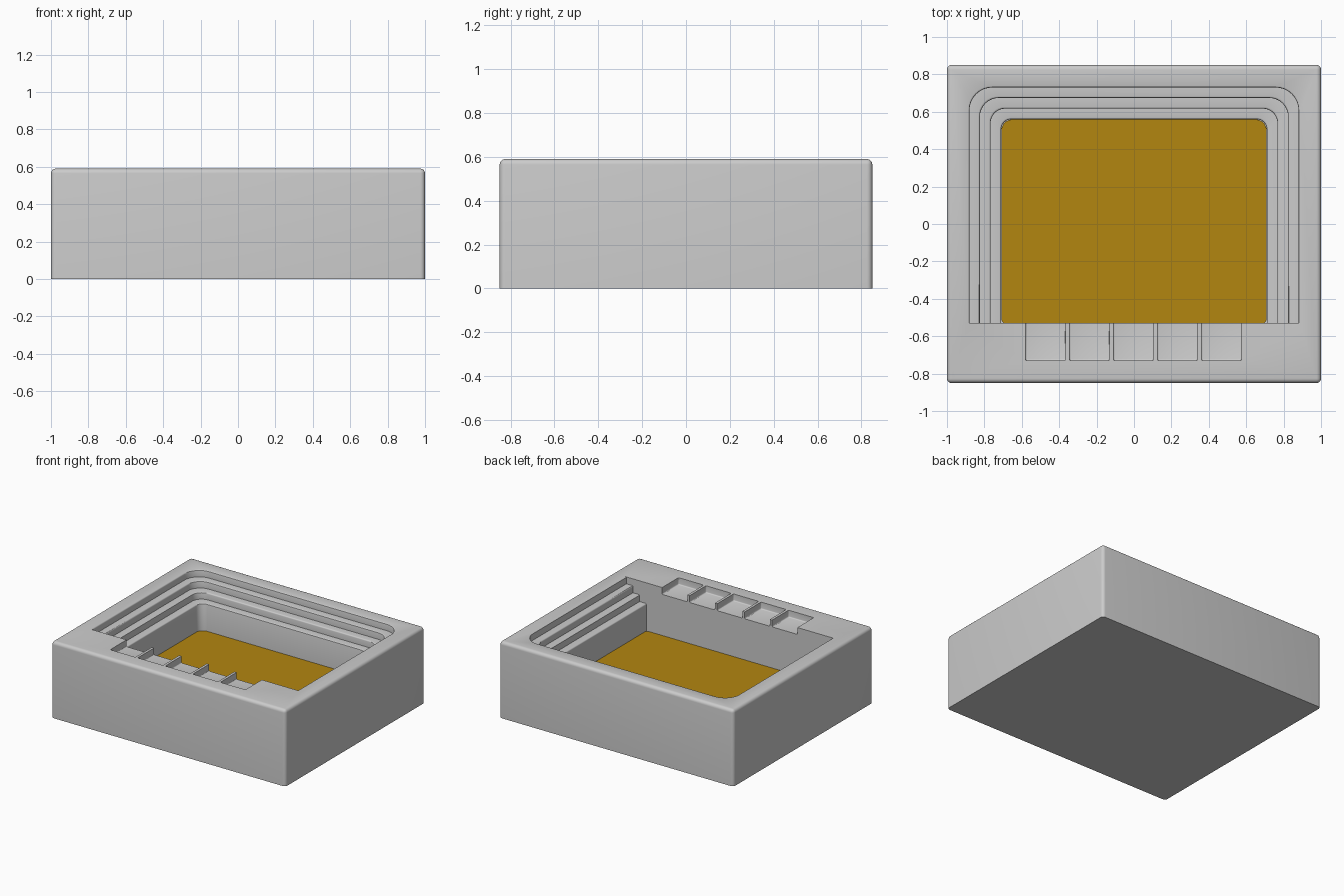
import bpy, bmesh
from math import sin, cos, pi

if "Cube" in bpy.data.objects:
    bpy.data.objects.remove(bpy.data.objects["Cube"])

TOP, FLOOR, FRONT = 0.59, 0.22, -0.53


def make_object(name, bm):
    bmesh.ops.recalc_face_normals(bm, faces=bm.faces[:])
    mesh = bpy.data.meshes.new(name)
    bm.to_mesh(mesh)
    bm.free()
    obj = bpy.data.objects.new(name, mesh)
    bpy.context.collection.objects.link(obj)
    return obj


def box(name, x0, x1, y0, y1, z0, z1, bevel, segments, keep_bottom_sharp=False):
    bm = bmesh.new()
    bmesh.ops.create_cube(bm, size=1)
    for v in bm.verts:
        v.co = (x1 if v.co.x > 0 else x0, y1 if v.co.y > 0 else y0,
                z1 if v.co.z > 0 else z0)
    edges = [e for e in bm.edges
             if not keep_bottom_sharp or max(v.co.z for v in e.verts) > z0 + 1e-5]
    bmesh.ops.bevel(bm, geom=edges, offset=bevel, segments=segments,
                    profile=0.5, affect='EDGES')
    return make_object(name, bm)


def corner(cx, cy, r, a0, n=8):
    return [(cx + r * cos(a0 + i * pi / 2 / n), cy + r * sin(a0 + i * pi / 2 / n))
            for i in range(n + 1)]


def u_outline(t):
    """Plan outline widened by t: square at the front, rounded at the back."""
    w, b, r = 0.71 + t, 0.56 + t, 0.055 + 0.4 * t
    return ([(-w, FRONT), (w, FRONT)] + corner(w - r, b - r, r, 0)
            + corner(-w + r, b - r, r, pi / 2))


def loft(name, rings):
    bm = bmesh.new()
    loops = [[bm.verts.new((x, y, z)) for x, y in pts] for pts, z in rings]
    for a, b in zip(loops, loops[1:]):
        for i in range(len(a)):
            j = (i + 1) % len(a)
            bm.faces.new((a[i], a[j], b[j], b[i]))
    bm.faces.new(loops[0][::-1])
    bm.faces.new(loops[-1])
    return make_object(name, bm)


def subtract(target, cutter):
    mod = target.modifiers.new("cut", 'BOOLEAN')
    mod.operation, mod.solver, mod.object = 'DIFFERENCE', 'EXACT', cutter
    bpy.context.view_layer.objects.active = target
    bpy.ops.object.modifier_apply(modifier=mod.name)
    bpy.data.objects.remove(cutter, do_unlink=True)


# Outer block with rounded upright and top edges
block = box("stepped_block", -1, 1, -0.85, 0.85, 0, TOP, 0.025, 5, True)

# Terraced pit: each wall ends in a softly rounded tread edge
profile = [(0, FLOOR - 0.01)]
f = 0.009
for t, z in ((0, 0.43), (0.057, 0.483), (0.114, 0.537), (0.17, TOP)):
    if t:
        profile.append((t, profile[-1][1] + 0.0001))
    profile += [(t + f * (1 - cos(a)), z - f * (1 - sin(a)))
                for a in (0, pi / 6, pi / 3, pi / 2)]
# straight continuation above the block
profile.append((profile[-1][0], TOP + 0.1))
profile[-2] = (profile[-2][0], TOP + 0.0005)
subtract(block, loft("pit_cutter", [(u_outline(t), z) for t, z in profile]))

# Row of five shallow bays along the front
for i in range(5):
    x = -0.4725 + 0.235 * i
    subtract(block, box("bay_cutter", x - 0.1075, x + 0.1075, -0.73, -0.48,
                        0.537, 0.75, 0.008, 3))

# Coloured floor slab
def floor_outline():
    r, s = 0.055, 0.02
    return (corner(0.708 - r, 0.558 - r, r, 0) + corner(-0.708 + r, 0.558 - r, r, pi / 2)
            + corner(-0.708 + s, FRONT + s, s, pi) + corner(0.708 - s, FRONT + s, s, 1.5 * pi))


floor = loft("pit_floor", [(floor_outline(), 0.003), (floor_outline(), FLOOR)])
gold = bpy.data.materials.new("gold")
gold.diffuse_color = (0.45, 0.24, 0.005, 1)
gold.use_nodes = True
gold.node_tree.nodes["Principled BSDF"].inputs["Base Color"].default_value = gold.diffuse_color
floor.data.materials.append(gold)

# Smooth shading on rounded edges only
for obj in (block, floor):
    bpy.ops.object.select_all(action='DESELECT')
    obj.select_set(True)
    bpy.context.view_layer.objects.active = obj
    bpy.ops.object.shade_smooth_by_angle(angle=pi / 6)
